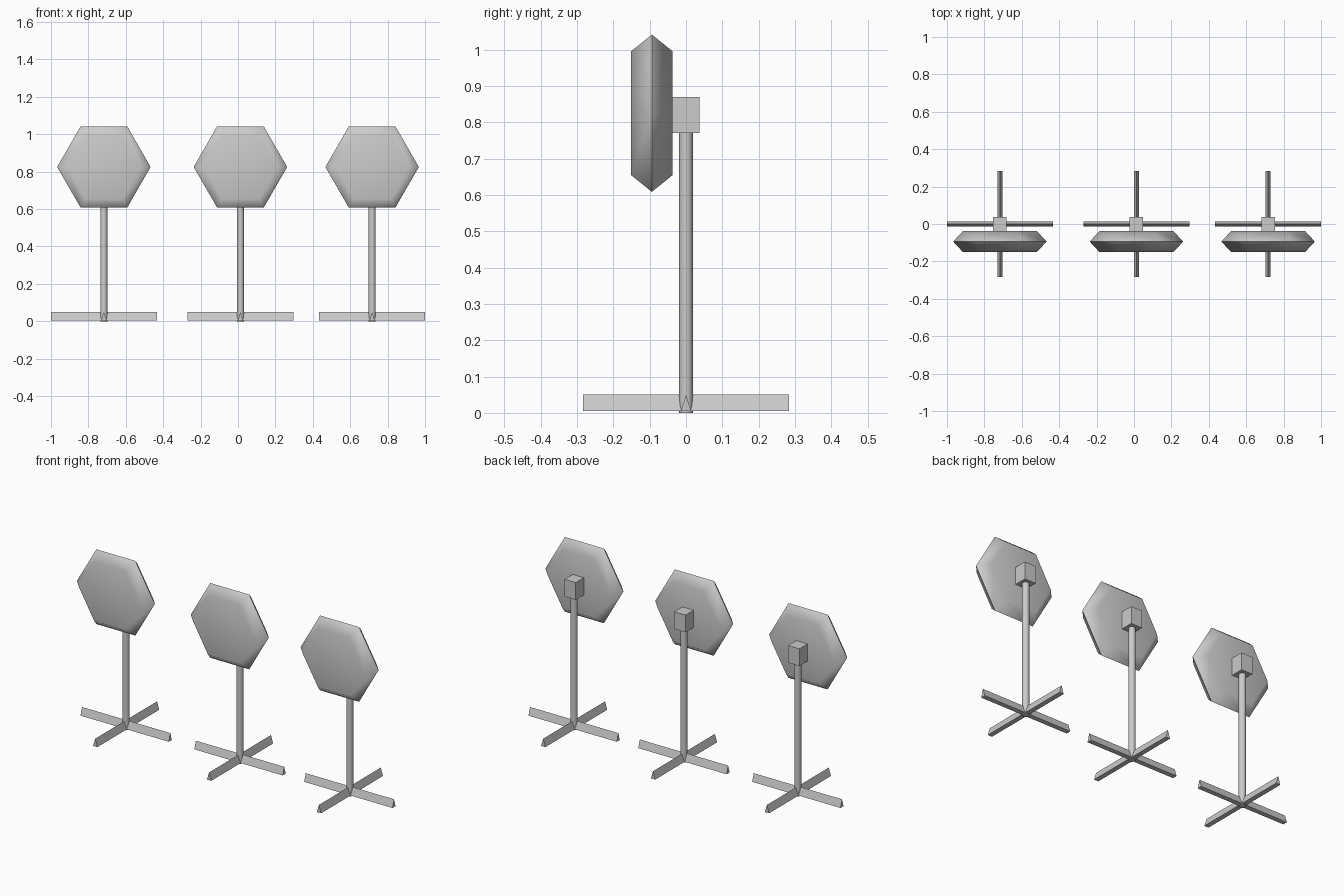
import bpy
import bmesh
import math
from mathutils import Matrix

old = bpy.data.objects.get("Cube")
if old:
    bpy.data.objects.remove(old, do_unlink=True)

grey = bpy.data.materials.new("light grey")
grey.use_nodes = True
GREY = (0.6, 0.6, 0.6, 1)
grey.diffuse_color = GREY
grey.node_tree.nodes["Principled BSDF"].inputs["Base Color"].default_value = GREY


def add_object(name, bm, smooth=None):
    """Turn a bmesh into a named object, optionally smooth below an angle."""
    bmesh.ops.recalc_face_normals(bm, faces=bm.faces)
    mesh = bpy.data.meshes.new(name)
    bm.to_mesh(mesh)
    bm.free()
    mesh.materials.append(grey)
    obj = bpy.data.objects.new(name, mesh)
    bpy.context.collection.objects.link(obj)
    if smooth:
        bpy.ops.object.select_all(action='DESELECT')
        obj.select_set(True)
        bpy.context.view_layer.objects.active = obj
        bpy.ops.object.shade_smooth_by_angle(angle=math.radians(smooth))
    return obj


def loft(rings):
    """Skin matching closed rings of points and cap both ends."""
    bm = bmesh.new()
    loops = [[bm.verts.new(p) for p in ring] for ring in rings]
    n = len(loops[0])
    for a, b in zip(loops, loops[1:]):
        for i in range(n):
            j = (i + 1) % n
            bm.faces.new((a[i], a[j], b[j], b[i]))
    bm.faces.new(loops[0])
    bm.faces.new(loops[-1])
    return bm


def hexagon(radius, x, y, z):
    return [(x + radius * math.cos(math.tau * i / 6), y,
             z + radius * math.sin(math.tau * i / 6)) for i in range(6)]


LEG_SECTION = [(-0.014, 0.005), (0.014, 0.005), (0, 0.05)]
LEG = 0.283

for side, x in (("right", -0.717), ("middle", 0.013), ("left", 0.717)):
    # crossed feet with triangular section
    along_x = [[(x + e, w, z) for w, z in LEG_SECTION] for e in (-LEG, LEG)]
    along_y = [[(x + w, e, z) for w, z in LEG_SECTION] for e in (-LEG, LEG)]
    add_object(side + "_cross_foot", loft(along_x))
    add_object(side + "_long_foot", loft(along_y))

    # round pole
    bm = bmesh.new()
    bmesh.ops.create_cone(bm, cap_ends=True, segments=12, radius1=0.019,
                          radius2=0.019, depth=0.78,
                          matrix=Matrix.Translation((x, 0, 0.39)))
    add_object(side + "_pole", bm, smooth=50)

    # mounting block behind the panel
    bm = bmesh.new()
    bmesh.ops.create_cube(bm, size=1,
                          matrix=Matrix.Translation((x, 0, 0.82))
                          @ Matrix.Diagonal((0.072, 0.074, 0.1, 1)))
    add_object(side + "_mounting_block", bm)

    # hexagonal panel, bevelled to a sharp rim
    rings = [hexagon(r, x, y, 0.825)
             for r, y in ((0.197, -0.151), (0.25, -0.094), (0.197, -0.037))]
    panel = add_object(side + "_panel", loft(rings), smooth=60)
    weighted = panel.modifiers.new("Weighted normals", 'WEIGHTED_NORMAL')
    weighted.keep_sharp = True
